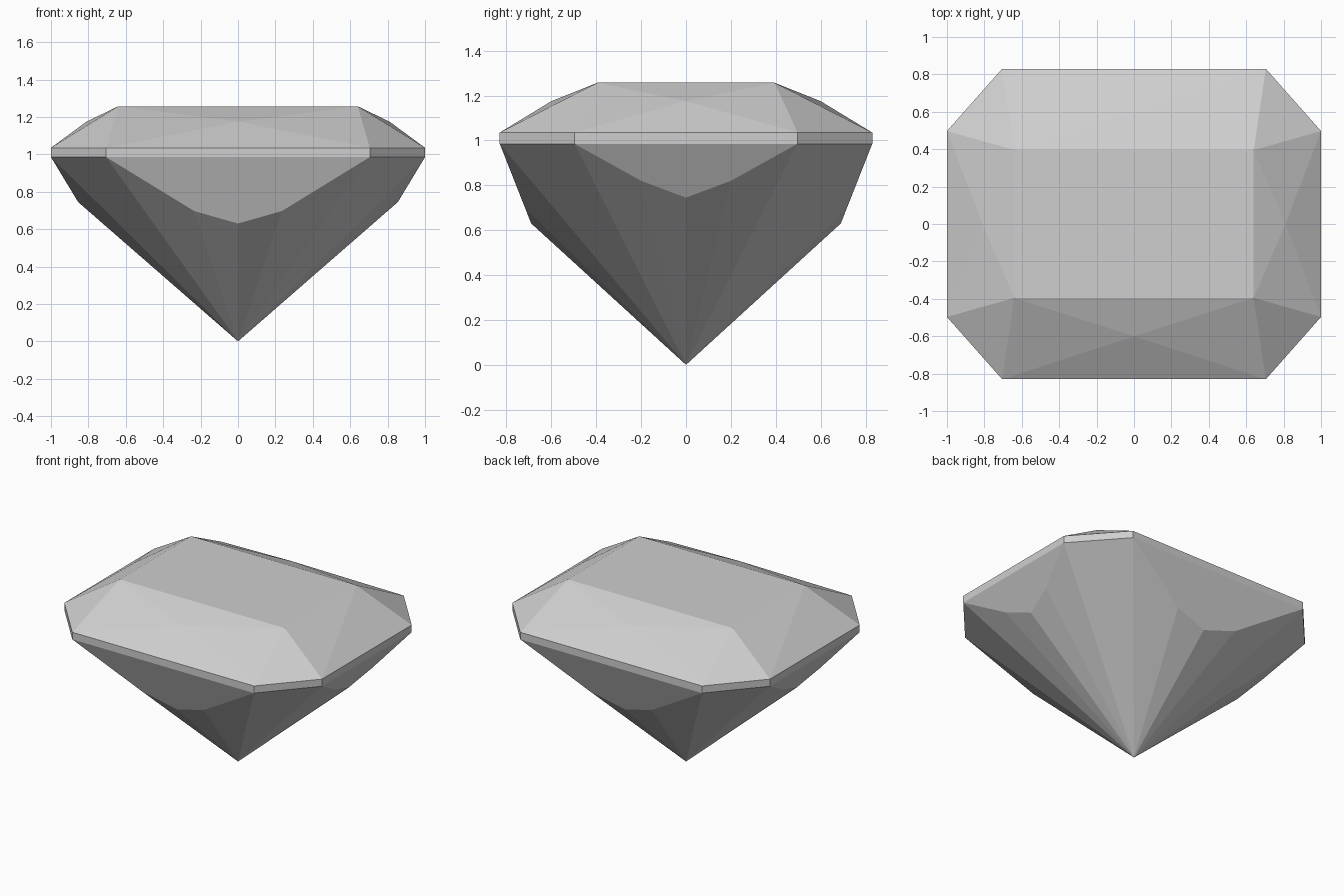
import bpy
import bmesh
import math

cube = bpy.data.objects.get("Cube")
if cube:
    bpy.data.objects.remove(cube, do_unlink=True)

# Single stone colour
stone = bpy.data.materials.new("pale_grey_stone")
stone.use_nodes = True
colour = (0.62, 0.62, 0.62, 1.0)
stone.diffuse_color = colour
stone.node_tree.nodes["Principled BSDF"].inputs["Base Color"].default_value = colour

GIRDLE_LOW, GIRDLE_HIGH, TABLE = 0.985, 1.035, 1.257


def on_facet(outer, inner, low, z):
    """Depth of a point at height z on the sloping facet under the girdle."""
    return inner + (outer - inner) * (z - low) / (GIRDLE_LOW - low)


# Corner points of one quarter of the stone
quarter = [
    (0, 0, 0),                                        # culet
    (0.64, 0.395, TABLE),                             # table corner
    (0, 0.60, 1.175), (0.81, 0, 1.175),               # crown facet tips
    (0, 0.69, 0.63),                                  # front break facet
    (0.235, on_facet(0.83, 0.69, 0.63, 0.697), 0.697),
    (0.855, 0, 0.745),                                # side break facet
    (on_facet(1, 0.855, 0.745, 0.82), 0.20, 0.82),
]
for z in (GIRDLE_LOW, GIRDLE_HIGH):                   # girdle band
    quarter += [(0.705, 0.83, z), (1, 0.497, z)]

# Mirror into four quarters, dropping duplicates on the mirror planes
points = {(sx * x + 0.0, sy * y + 0.0, z)
          for x, y, z in quarter for sx in (-1, 1) for sy in (-1, 1)}

# Wrap the points into the faceted stone and merge flat facets
bm = bmesh.new()
for p in sorted(points):
    bm.verts.new(p)
bmesh.ops.convex_hull(bm, input=bm.verts[:])
bmesh.ops.dissolve_limit(bm, angle_limit=math.radians(0.5),
                         verts=bm.verts[:], edges=bm.edges[:])
bmesh.ops.recalc_face_normals(bm, faces=bm.faces[:])

mesh = bpy.data.meshes.new("cut_gemstone")
bm.to_mesh(mesh)
bm.free()
mesh.materials.append(stone)
gem = bpy.data.objects.new("cut_gemstone", mesh)
bpy.context.collection.objects.link(gem)
